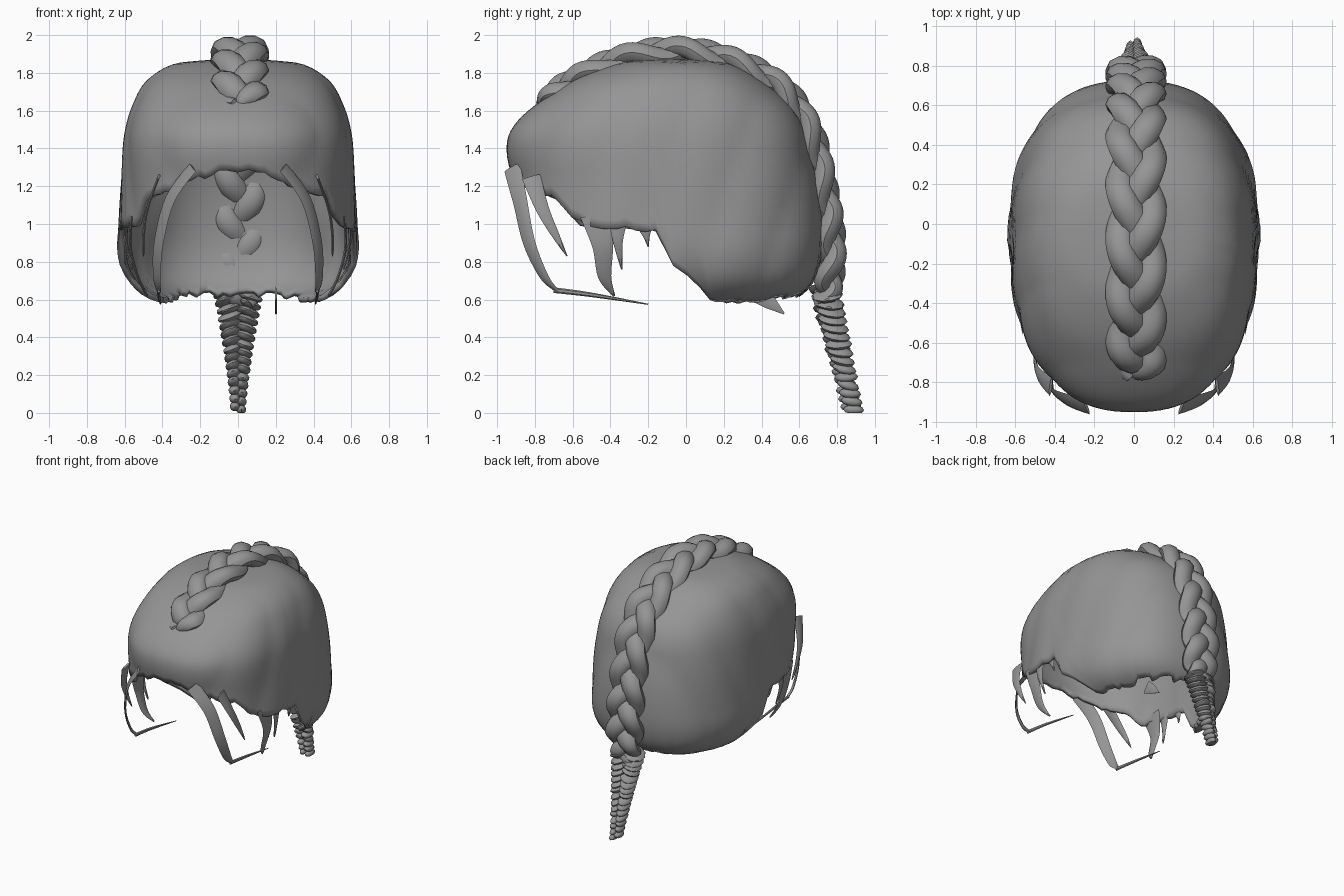
import bpy, bmesh, math, random
from mathutils import Vector, Matrix

if "Cube" in bpy.data.objects:
    bpy.data.objects.remove(bpy.data.objects["Cube"])

random.seed(4)
hair = bpy.data.materials.new("grey hair")
hair.diffuse_color = (0.30, 0.30, 0.30, 1)
hair.use_nodes = True
hair.node_tree.nodes["Principled BSDF"].inputs["Base Color"].default_value = hair.diffuse_color


def spline(pts, u):
    """Catmull-Rom sample of a list of tuples at index u."""
    u = max(0, min(u, len(pts) - 1.0001))
    i = int(u)
    t = u - i
    a, b, c, d = (pts[max(0, min(len(pts) - 1, i + k))] for k in (-1, 0, 1, 2))
    return [0.5 * (2 * q + (r - p) * t + (2 * p - 5 * q + 4 * r - s) * t * t
                   + (3 * q - p - 3 * r + s) * t ** 3) for p, q, r, s in zip(a, b, c, d)]


def lerp_table(table, v):
    if v <= table[0][0]:
        return table[0][1]
    for (a, b), (c, d) in zip(table, table[1:]):
        if v <= c:
            return b + (d - b) * (v - a) / (c - a)
    return table[-1][1]


def finish(name, bm, angle=40):
    bmesh.ops.recalc_face_normals(bm, faces=bm.faces)
    me = bpy.data.meshes.new(name)
    bm.to_mesh(me)
    bm.free()
    me.materials.append(hair)
    ob = bpy.data.objects.new(name, me)
    bpy.context.collection.objects.link(ob)
    bpy.ops.object.select_all(action='DESELECT')
    ob.select_set(True)
    bpy.context.view_layer.objects.active = ob
    bpy.ops.object.shade_smooth_by_angle(angle=math.radians(angle))
    return ob


def sweep(bm, pts, radii, sides=10):
    """Tube through pts; radii = (width, thickness) pairs, width lies along the given axis."""
    rings = []
    for i, p in enumerate(pts):
        t = (pts[min(i + 1, len(pts) - 1)] - pts[max(i - 1, 0)]).normalized()
        w, h, axis = radii[i]
        a = (axis - t * axis.dot(t)).normalized()
        n = t.cross(a)
        rings.append([bm.verts.new(p + a * w * math.cos(k * math.tau / sides)
                                   + n * h * math.sin(k * math.tau / sides)) for k in range(sides)])
    for r, s in zip(rings, rings[1:]):
        for k in range(sides):
            m = (k + 1) % sides
            bm.faces.new((r[k], r[m], s[m], s[k]))
    bm.faces.new(rings[0])
    bm.faces.new(rings[-1])


# --- Swept-back hair cap: outlines from crown to nape (z, half width, front y, back y)
levels = [(1.875, 0.0, -0.06, -0.05), (1.865, 0.2, -0.25, 0.12), (1.84, 0.36, -0.4, 0.26),
          (1.75, 0.49, -0.62, 0.42), (1.62, 0.56, -0.81, 0.56), (1.5, 0.595, -0.92, 0.63),
          (1.38, 0.61, -0.945, 0.665), (1.2, 0.62, -0.915, 0.70), (1.0, 0.63, -0.90, 0.72),
          (0.85, 0.635, -0.88, 0.72), (0.72, 0.60, -0.80, 0.69), (0.63, 0.52, -0.66, 0.62),
          (0.58, 0.42, -0.50, 0.52)]
# lower hairline height against y
hairline = [(-0.92, 1.28), (-0.85, 1.2), (-0.7, 1.14), (-0.58, 1.0), (-0.14, 0.97),
            (-0.12, 0.8), (0.0, 0.71), (0.05, 0.62), (0.2, 0.585), (0.5, 0.60), (0.72, 0.63)]


def cap_point(th, u):
    z, w, yf, yb = spline(levels, u)
    c, s = math.cos(th), math.sin(th)
    k = 2 / 2.4
    x = w * math.copysign(abs(c) ** k, c)
    y = (yf + yb) / 2 + (yb - yf) / 2 * math.copysign(abs(s) ** k, s)
    # soft overlapping bands of combed hair
    f = 1 + 0.018 * abs(math.sin(math.pi * (y - 0.35 * z + 0.2) / 0.36)) * min(1, u / 3) - 0.012
    return Vector((x * f, (y + 0.1) * f - 0.1, z))


COLS, ROWS = 112, 30
bm = bmesh.new()
heights = [(-lv[0], i) for i, lv in enumerate(levels)]
grid = []
for j in range(COLS):
    th = j * math.tau / COLS
    y = cap_point(th, 7).y
    zb = lerp_table(hairline, y) + random.uniform(-0.015, 0.015)
    end = lerp_table(heights, -zb)
    grid.append([bm.verts.new(cap_point(th, end * i / ROWS)) for i in range(1, ROWS + 1)])
for j in range(COLS):
    a, b = grid[j], grid[(j + 1) % COLS]
    for i in range(ROWS - 1):
        bm.faces.new((a[i], a[i + 1], b[i + 1], b[i]))
bm.faces.new([c[0] for c in grid])
cap = finish("hair_cap", bm)
solid = cap.modifiers.new("thickness", 'SOLIDIFY')
solid.thickness = 0.03
solid.offset = -1

# --- Central braid over the crown: three interwoven strands
path = [(-0.76, 1.62), (-0.6, 1.74), (-0.35, 1.86), (-0.05, 1.91), (0.25, 1.85), (0.5, 1.71),
        (0.65, 1.48), (0.72, 1.2), (0.76, 0.95), (0.76, 0.72), (0.74, 0.58)]
STEPS = 150
for strand in range(3):
    bm = bmesh.new()
    pts, radii = [], []
    for i in range(STEPS + 1):
        f = i / STEPS
        u = f * (len(path) - 1)
        y, z = spline(path, u)
        y0, z0 = spline(path, u - 0.05)
        y1, z1 = spline(path, u + 0.05)
        n = Vector((0, z0 - z1, y1 - y0)).normalized()
        ph = f * math.tau * 3.7 + strand * math.tau / 3
        taper = min(1, 0.35 + f * 12, 0.6 + (1 - f) * 3)
        pts.append(Vector((0.01 + 0.08 * taper * math.sin(ph), y, z))
                   + n * 0.032 * math.sin(2 * ph))
        radii.append((0.075 * taper, 0.058 * taper, Vector((1, 0, 0))))
    sweep(bm, pts, radii)
    finish("braid_strand", bm)

# --- Hanging braid tail: alternating tilted lobes
bm = bmesh.new()
ROWS_T = 15
for i in range(ROWS_T):
    f = i / (ROWS_T - 1)
    z = 0.64 - 0.605 * f
    y = 0.74 + 0.14 * f
    w = 0.085 * (1 - f) ** 1.3 + 0.04
    for sx in (-1, 1):
        m = (Matrix.Translation((sx * w * 0.42, y + 0.008 * sx, z - (0.018 if sx > 0 else 0)))
             @ Matrix.Rotation(sx * 0.35, 4, 'Y')
             @ Matrix.Rotation(random.uniform(-0.35, 0.1), 4, 'X')
             @ Matrix.Diagonal((w * 0.68, 0.085 - 0.03 * f, 0.026, 1)))
        bmesh.ops.create_icosphere(bm, subdivisions=2, radius=1, matrix=m)
for v in bm.verts:
    v.co.z = max(v.co.z, 0)
finish("braid_tail", bm, 30)

# --- Loose locks, mirrored: (name, points, half widths, flat axis)
locks = [
    ("front_lock", [(0.24, -0.92, 1.3), (0.36, -0.88, 1.13), (0.42, -0.83, 0.9),
                    (0.43, -0.75, 0.72), (0.42, -0.68, 0.645)], [0.05, 0.045, 0.04, 0.03, 0.015], (0.6, 0.8, 0)),
    ("front_lock_tip", [(0.42, -0.70, 0.65), (0.42, -0.5, 0.625), (0.41, -0.2, 0.575)],
     [0.015, 0.012, 0.003], (0, 0, 1)),
    ("temple_wisp", [(0.42, -0.82, 1.25), (0.48, -0.76, 1.08), (0.5, -0.69, 0.94), (0.5, -0.63, 0.83)],
     [0.05, 0.035, 0.02, 0.003], (0, 1, 0)),
    ("side_lock", [(0.56, -0.47, 1.05), (0.57, -0.44, 0.88), (0.53, -0.43, 0.72),
                   (0.48, -0.38, 0.62)], [0.09, 0.055, 0.035, 0.006], (0, 1, 0)),
    ("side_wisp", [(0.59, -0.36, 1.02), (0.59, -0.36, 0.9), (0.56, -0.34, 0.76)],
     [0.05, 0.025, 0.004], (0, 1, 0)),
    ("ear_wisp", [(0.60, -0.22, 1.0), (0.60, -0.21, 0.94), (0.59, -0.2, 0.88)],
     [0.05, 0.02, 0.003], (0, 1, 0)),
]
for name, ctrl, widths, axis in locks:
    for sx in (1, -1):
        bm = bmesh.new()
        n = (len(ctrl) - 1) * 5
        pts, radii = [], []
        for i in range(n + 1):
            u = i / 5
            x, y, z = spline(ctrl, u)
            w = max(0.003, spline([(v,) for v in widths], u)[0])
            pts.append(Vector((sx * x, y, z)))
            radii.append((w, min(w, 0.008), Vector((sx * axis[0], axis[1], axis[2]))))
        sweep(bm, pts, radii, 6)
        finish(name, bm)

# --- Stray wisp under the nape
bm = bmesh.new()
pts = [Vector((0.2, 0.38, 0.63)), Vector((0.2, 0.45, 0.58)), Vector((0.2, 0.52, 0.525))]
sweep(bm, pts, [(w, 0.006, Vector((0, 1, 0))) for w in (0.05, 0.035, 0.004)], 6)
finish("nape_wisp", bm)
